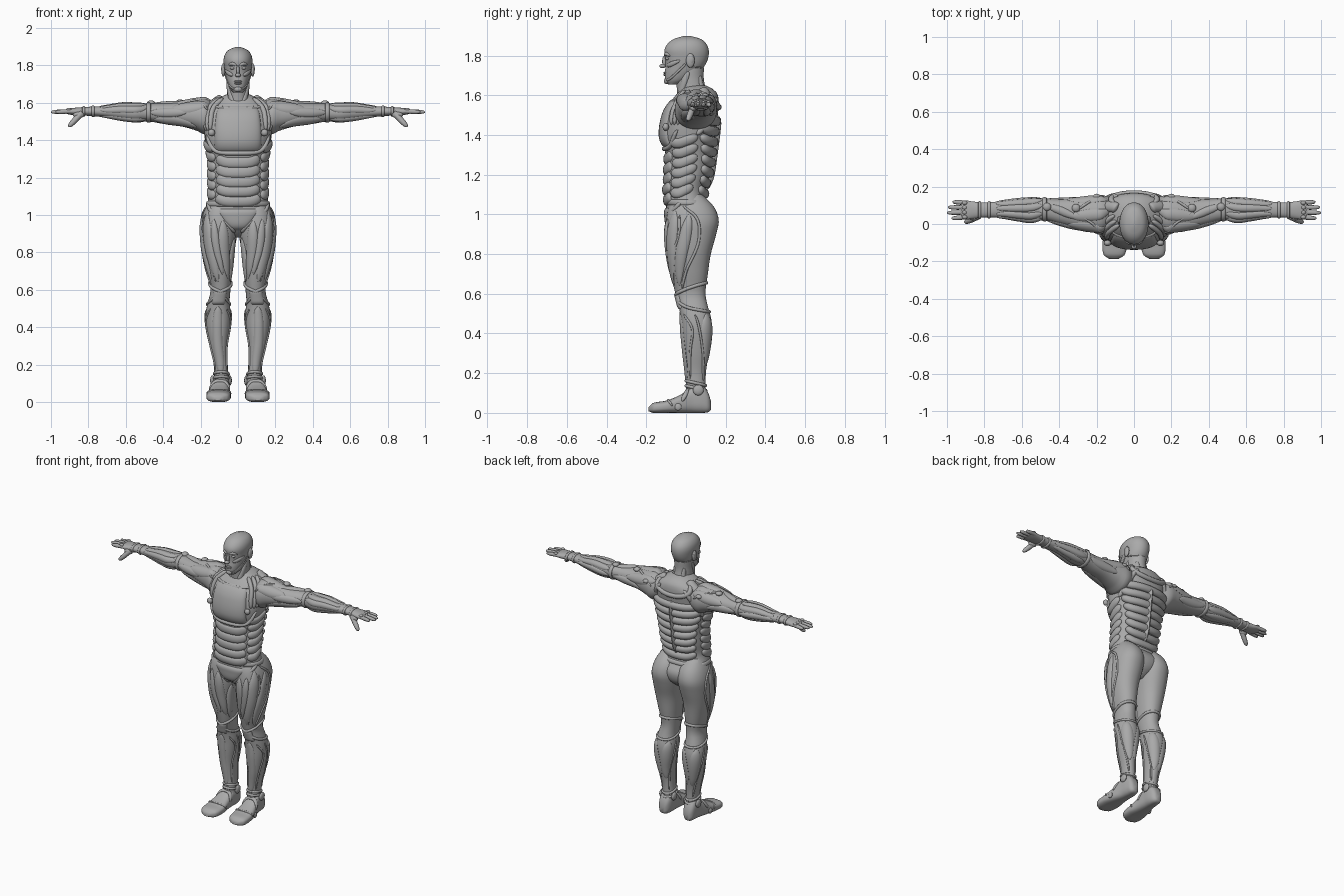
import bpy, bmesh, math
from math import sin, cos, pi, radians
from mathutils import Vector

if "Cube" in bpy.data.objects:
    bpy.data.objects.remove(bpy.data.objects["Cube"])

grey = bpy.data.materials.new("suit_grey")
grey.diffuse_color = (0.4, 0.4, 0.4, 1)
grey.use_nodes = True
grey.node_tree.nodes["Principled BSDF"].inputs["Base Color"].default_value = grey.diffuse_color


def finish(name, bm, mirror, sharp=50):
    bmesh.ops.recalc_face_normals(bm, faces=bm.faces)
    me = bpy.data.meshes.new(name)
    bm.to_mesh(me)
    bm.free()
    me.materials.append(grey)
    ob = bpy.data.objects.new(name, me)
    bpy.context.collection.objects.link(ob)
    bpy.ops.object.select_all(action='DESELECT')
    ob.select_set(True)
    bpy.context.view_layer.objects.active = ob
    bpy.ops.object.shade_smooth_by_angle(angle=radians(sharp))
    if mirror:
        ob.modifiers.new("mirror", 'MIRROR').use_mirror_merge = False
    return ob


def skin(name, rings, mirror, closed=False):
    """Bridge rings of points into a tube."""
    bm = bmesh.new()
    vs = [[bm.verts.new(p) for p in r] for r in rings]
    n = len(vs[0])
    for i in range(len(vs) if closed else len(vs) - 1):
        a, b = vs[i], vs[(i + 1) % len(vs)]
        for j in range(n):
            bm.faces.new((a[j], a[(j + 1) % n], b[(j + 1) % n], b[j]))
    if not closed:
        bm.faces.new(vs[0])
        bm.faces.new(vs[-1])
    return finish(name, bm, mirror)


def smooth(ts, rows, t):
    """Cubic interpolation through rows of values."""
    k = len(ts)
    i = max(j for j in range(k - 1) if ts[j] <= t or j == 0)
    slope = lambda j, c: ((rows[min(j + 1, k - 1)][c] - rows[max(j - 1, 0)][c])
                          / (ts[min(j + 1, k - 1)] - ts[max(j - 1, 0)]))
    d = ts[i + 1] - ts[i]
    s = (t - ts[i]) / d
    return [(2*s**3 - 3*s*s + 1) * rows[i][c] + (s**3 - 2*s*s + s) * d * slope(i, c)
            + (3*s*s - 2*s**3) * rows[i + 1][c] + (s**3 - s*s) * d * slope(i + 1, c)
            for c in range(len(rows[0]))]


class Body:
    """Rounded form along an axis; rows are (t, u0, u1, v0, v1)."""
    def __init__(self, name, axis, rows, mirror=True, power=2.2, steps=44, sides=40):
        self.ts, self.rows = [r[0] for r in rows], [r[1:] for r in rows]
        self.axis, self.power = axis, power
        lo, hi = self.ts[0], self.ts[-1]
        skin(name, [[self.at(lo + (hi - lo) * i / steps, 360 * j / sides) for j in range(sides)]
                    for i in range(steps + 1)], mirror)

    def at(self, t, a, off=0):
        u0, u1, v0, v1 = smooth(self.ts, self.rows, t)
        s, c = sin(radians(a)), cos(radians(a))
        e = 2 / self.power
        u = (u0 + u1) / 2 + ((u1 - u0) / 2 + off) * math.copysign(abs(s) ** e, s)
        v = (v0 + v1) / 2 - ((v1 - v0) / 2 + off) * math.copysign(abs(c) ** e, c)
        return Vector({'z': (u, v, t), 'x': (t, v, u), 'y': (u, t, v)}[self.axis])

    def radius(self, t):
        u0, u1, v0, v1 = smooth(self.ts, self.rows, t)
        return max(0.03, (u1 - u0 + v1 - v0) / 4)

    def strip(self, name, pts, w, h, p=2, mirror=True, closed=False, n=28):
        """Flattened tube that follows the surface through (t, angle) points."""
        if closed:
            pts = pts + [(pts[0][0], pts[0][1] + 360)]
        ks = list(range(len(pts)))
        path = [smooth(ks, pts, (len(pts) - 1) * i / n) for i in range(n if closed else n + 1)]
        P = [self.at(*q) for q in path]
        rings = []
        for i, (t, a) in enumerate(path):
            nxt = P[(i + 1) % len(P)] if closed else P[min(i + 1, n)]
            tan = (nxt - (P[i - 1] if closed else P[max(i - 1, 0)])).normalized()
            around = (self.at(t, a + 2) - self.at(t, a - 2)).normalized()
            along = self.at(min(t + .005, self.ts[-1]), a) - self.at(max(t - .005, self.ts[0]), a)
            nor = around.cross(along).normalized()
            if nor.dot(self.at(t, a, .01) - P[i]) < 0:
                nor = -nor
            side = tan.cross(nor).normalized()
            bend = side.dot(around) ** 2 / (2 * self.radius(t))
            f = 1 if closed else max(.06, (1 - abs(2 * i / n - 1) ** p) ** .6)
            ring = []
            for j in range(12):
                x = w * f * cos(j * pi / 6)
                ring.append(P[i] + side * x + nor * (h * f * sin(j * pi / 6) - x * x * bend))
            rings.append(ring)
        skin(name, rings, mirror, closed)

    def pad(self, name, corners, h, mirror=True, n=20, p=6):
        """Domed plate between four (t, angle) corners."""
        c = [Vector(q) for q in corners]
        bm = bmesh.new()
        g = []
        for i in range(n + 1):
            for j in range(n + 1):
                u, v = i / n, j / n
                q = c[0].lerp(c[1], u).lerp(c[3].lerp(c[2], u), v)
                f = (1 - abs(2*u - 1) ** p) * (1 - abs(2*v - 1) ** p)
                g.append(bm.verts.new(self.at(q.x, q.y, h * f - .003)))
        m = n + 1
        for i in range(n):
            for j in range(n):
                bm.faces.new((g[i*m + j], g[i*m + j + 1], g[(i+1)*m + j + 1], g[(i+1)*m + j]))
        finish(name, bm, mirror)


def blob(name, loc, scale, mirror=True):
    bm = bmesh.new()
    bmesh.ops.create_uvsphere(bm, u_segments=20, v_segments=12, radius=1)
    for v in bm.verts:
        v.co = Vector([v.co[k] * scale[k] + loc[k] for k in range(3)])
    finish(name, bm, mirror)


# Main forms
sym = lambda rows: [(t, -x, x, a, b) for t, x, a, b in rows]
torso = Body("torso", 'z', sym([
    (.88, .03, -.03, .07), (.93, .10, -.085, .13), (1.0, .175, -.1, .145), (1.06, .165, -.1, .11),
    (1.12, .153, -.105, .097), (1.2, .153, -.105, .12), (1.3, .155, -.103, .135), (1.4, .175, -.125, .148),
    (1.5, .185, -.11, .16), (1.57, .175, -.075, .165), (1.62, .11, -.035, .15), (1.65, .05, -.01, .1)]), False, 2.3)
leg = Body("leg", 'z', [
    (.09, .045, .125, 0, .1), (.2, .055, .13, 0, .1), (.3, .055, .152, -.01, .115), (.4, .042, .17, -.02, .128),
    (.47, .038, .173, -.025, .128), (.53, .045, .162, -.035, .112), (.6, .04, .147, -.053, .098),
    (.7, .03, .168, -.078, .11), (.8, .02, .188, -.093, .125), (.9, .004, .196, -.103, .152),
    (.97, .0, .195, -.1, .165), (1.04, .01, .175, -.085, .14), (1.1, .05, .14, -.04, .08)])
arm = Body("arm", 'x', [
    (.1, 1.49, 1.58, .02, .13), (.17, 1.43, 1.62, -.055, .155), (.22, 1.45, 1.617, -.045, .15),
    (.3, 1.473, 1.605, -.028, .138), (.4, 1.487, 1.597, .0, .133), (.48, 1.5, 1.595, .02, .137),
    (.55, 1.498, 1.595, .01, .137), (.62, 1.506, 1.595, .02, .132), (.7, 1.52, 1.584, .032, .123),
    (.8, 1.53, 1.578, .035, .115), (.86, 1.531, 1.574, .028, .12), (.9, 1.536, 1.57, .024, .126),
    (.925, 1.543, 1.563, .03, .122)])
foot = Body("foot", 'y', [
    (-.188, .085, .13, .008, .03), (-.165, .05, .162, 0, .05), (-.1, .038, .168, 0, .062),
    (-.03, .045, .155, 0, .09), (.03, .047, .14, 0, .13), (.08, .048, .134, 0, .14),
    (.113, .06, .125, .004, .1), (.125, .075, .11, .015, .06)], power=2.8)
neck = Body("neck", 'z', sym([(1.55, .09, -.04, .13), (1.62, .062, -.045, .104), (1.68, .057, -.05, .09),
                              (1.74, .058, -.05, .09)]), False, 2)
head = Body("head", 'z', sym([
    (1.655, .025, -.09, -.04), (1.675, .043, -.104, .01), (1.71, .058, -.107, .06), (1.75, .068, -.103, .095),
    (1.79, .074, -.106, .112), (1.83, .077, -.108, .114), (1.862, .068, -.09, .1), (1.885, .046, -.058, .072),
    (1.899, .008, -.01, .02)]), False, 2.1)

# Face
blob("eye", (.03, -.094, 1.785), (.013, .01, .008))
blob("ear", (.078, .022, 1.775), (.011, .022, .036))
blob("ear_rim", (.084, .026, 1.78), (.006, .013, .022))
blob("nose_tip", (0, -.118, 1.747), (.015, .016, .011), False)
blob("nose_bridge", (0, -.108, 1.77), (.009, .012, .03), False)
blob("chin", (0, -.096, 1.672), (.022, .016, .016), False)
head.strip("brow", [(1.797, 4), (1.808, 22), (1.798, 42)], .009, .008)
head.strip("cheekbone", [(1.745, 22), (1.757, 45), (1.775, 75)], .012, .007)
for z, w in ((1.713, .022), (1.703, .019)):
    blob("lip", (0, -.104, z), (w, .01, .006), False)
head.strip("jaw_line", [(1.672, 25), (1.69, 60), (1.74, 84), (1.76, 88)], .006, .004, 8)
head.strip("skull_seam", [(1.745, 100), (1.74, 140), (1.735, 180), (1.74, 220), (1.745, 260)], .004, .003, 8, False)
neck.strip("neck_muscle", [(1.72, 85), (1.65, 55), (1.59, 20)], .016, .007, 4)
neck.strip("nape_cord", [(1.7, 140), (1.63, 140), (1.57, 130)], .014, .007, 4)

# Chest and shoulders
torso.pad("chest_plate", [(1.335, -48), (1.335, 48), (1.585, 34), (1.585, -34)], .016, False, 28, 8)
torso.strip("chest_rim", [(1.43, -70), (1.345, -46), (1.33, 0), (1.345, 46), (1.43, 70)], .012, .013, 8, False)
for k in range(3):
    torso.strip("shoulder_strap", [(1.625, 48 + 18*k), (1.57, 46 + 12*k), (1.45, 52 + 8*k)], .014, .015, 6)
blob("chest_joint", (.142, -.102, 1.44), (.019, .016, .019))
torso.strip("collar", [(1.59, -75), (1.575, -30), (1.57, 0), (1.575, 30), (1.59, 75)], .008, .006, 8, False)
torso.strip("trapezius", [(1.63, 105), (1.615, 108), (1.56, 112)], .03, .018, 4)
torso.strip("nape_plate", [(1.62, 115), (1.56, 148), (1.54, 180), (1.56, 212), (1.62, 245)], .016, .015, 10, False)
torso.strip("blade_cord", [(1.59, 150), (1.53, 138), (1.45, 122), (1.4, 105)], .016, .014, 6)
torso.strip("shoulder_blade", [(1.56, 128), (1.5, 125), (1.44, 120)], .035, .017)

# Stacked waist plates, front, flank and back
for k in range(5):
    z = 1.075 + .052 * k
    torso.strip("belly_plate", [(z + .02, -46), (z, -24), (z - .004, 0), (z, 24), (z + .02, 46)],
                .028, .012 + .004 * (k < 2), 10, False)
for k in range(6):
    z = 1.1 + .05 * k
    torso.strip("flank_rib", [(z + .01, 48), (z + .01, 75), (z + .045, 108)], .025, .014, 5)
for k in range(8):
    z = 1.105 + .052 * k
    s = 52 + 3 * k
    torso.strip("back_rib", [(z + .03, 180 - s), (z + .006, 205 - s), (z, 180), (z + .006, 155 + s), (z + .03, 180 + s)],
                .025, .02, 8, False)
torso.strip("spine", [(1.12, 180), (1.3, 180), (1.5, 180)], .014, .024, 10, False)

# Pelvis
torso.strip("waist_belt", [(1.06, a) for a in range(0, 360, 45)], .014, .007, closed=True, mirror=False, n=48)
torso.strip("hip_line", [(1.065, 78), (1.01, 45), (.95, 22), (.905, 12)], .012, .012, 8)
torso.pad("pelvis_plate", [(.915, -25), (.915, 25), (1.035, 38), (1.035, -38)], .014, False)

# Thigh
for a, b, z0, z1, w in ((48, 12, 1.02, .64, .034), (84, 52, 1.0, .64, .032), (-8, -42, .97, .66, .03),
                        (18, -12, .98, .68, .022), (-60, -62, .88, .64, .026)):
    leg.strip("thigh_muscle", [(z0, a), (z0 * .6 + z1 * .4, a * .75 + b * .25), (z1, b)], w, .011)
leg.strip("thigh_cord", [(1.05, 68), (.98, 98), (.85, 108), (.72, 84), (.62, 62)], .007, .007, 10)
leg.strip("thigh_inner_cord", [(1.0, 62), (.88, 62), (.76, 30), (.64, 22)], .006, .006, 10)
leg.strip("knee_upper_band", [(.59, 0), (.615, 60), (.645, 120), (.655, 180), (.645, 240), (.615, 300)],
          .009, .009, closed=True, n=40)
leg.strip("knee_lower_band", [(.575, 0), (.535, 60), (.515, 120), (.51, 180), (.515, 240), (.535, 300)],
          .008, .008, closed=True, n=40)
leg.pad("kneecap", [(.52, -38), (.52, 38), (.6, 42), (.6, -42)], .012)

# Lower leg
leg.strip("shin_plate", [(.51, 0), (.35, 4), (.15, 4)], .026, .009, 5)
for s in (-1, 1):
    leg.strip("calf_muscle", [(.5, 135 * s), (.4, 140 * s), (.24, 155 * s)], .038, .01)
    leg.strip("shin_cord", [(.5, 40 * s), (.42, 75 * s), (.3, 62 * s), (.17, 55 * s)], .006, .006, 10)
    leg.strip("calf_cord", [(.5, 88 * s), (.38, 105 * s), (.24, 130 * s), (.16, 140 * s)], .006, .006, 10)
    blob("ankle_disc", (.091 + .046 * s, .062, .115), (.012, .027, .027))
for z in (.15, .125):
    leg.strip("ankle_band", [(z + .012 * cos(radians(a)), a) for a in range(0, 360, 60)], .008, .008, closed=True, n=36)

# Shoe details
foot.strip("instep_strap", [(-.02, 95), (0, 140), (.005, 180), (0, 220), (-.02, 265)], .012, .007, 8)
foot.strip("toe_line", [(-.07, 85), (-.085, 130), (-.09, 180), (-.085, 230), (-.07, 275)], .006, .005, 8)
blob("shoe_button", (.157, -.04, .03), (.008, .018, .018))

# Upper arm
for a, b, x0, x1, w in ((95, 80, .13, .34, .034), (45, 25, .15, .36, .036), (140, 165, .14, .36, .034),
                        (10, 0, .27, .47, .026), (-50, -45, .22, .45, .034), (200, 190, .25, .46, .028),
                        (75, 110, .3, .47, .022)):
    arm.strip("arm_muscle", [(x0, a), ((x0 + x1) / 2, (a + b) / 2), (x1, b)], w, .01)
arm.strip("shoulder_cord", [(.16, 20), (.21, 55), (.27, 80), (.31, 95)], .007, .008, 8)
arm.strip("shoulder_back_cord", [(.16, 165), (.22, 140), (.31, 100)], .007, .008, 8)
for x, y, z in ((.31, .085, 1.604), (.465, .092, 1.598), (.2, .14, 1.575)):
    blob("arm_joint", (x, y, z), (.022, .022, .014))

# Forearm and wrist
arm.strip("elbow_band", [(.478, a) for a in range(0, 360, 60)], .012, .007, closed=True, n=36)
for a in (20, 60, 100, 140, 190, 240, 300):
    arm.strip("forearm_muscle", [(.49, a + 8), (.58, a), (.74, a - 4)], .02, .008, 3)
for x in (.775, .825):
    arm.strip("wrist_band", [(x, a) for a in range(0, 360, 60)], .008, .006, closed=True, n=36)


def digit(name, pts, r):
    """Tapered finger along straight joints."""
    p = [Vector(q) for q in pts]
    d = (p[-1] - p[0]).normalized()
    s = d.cross(Vector((0, 0, 1))).normalized()
    u = s.cross(d)
    k = [(0, 1), (.3, .95), (.5, 1), (.75, .9), (.92, .7), (1, .25)]
    skin(name, [[p[0].lerp(p[1], t) + (s * cos(j * pi / 5) + u * sin(j * pi / 5)) * r * f for j in range(10)]
                for t, f in k], True)


# Fingers, knuckles and thumb
for y0, y1, x in ((.037, .03, .975), (.062, .06, 1.0), (.088, .089, .995), (.113, .118, .97)):
    digit("finger", [(.895, y0, 1.554), (x, y1, 1.55)], .0125)
    blob("knuckle", (.905, y0, 1.564), (.014, .011, .009))
digit("thumb", [(.835, .038, 1.545), (.905, .008, 1.472)], .016)
blob("thumb_base", (.852, .035, 1.535), (.03, .016, .018))
